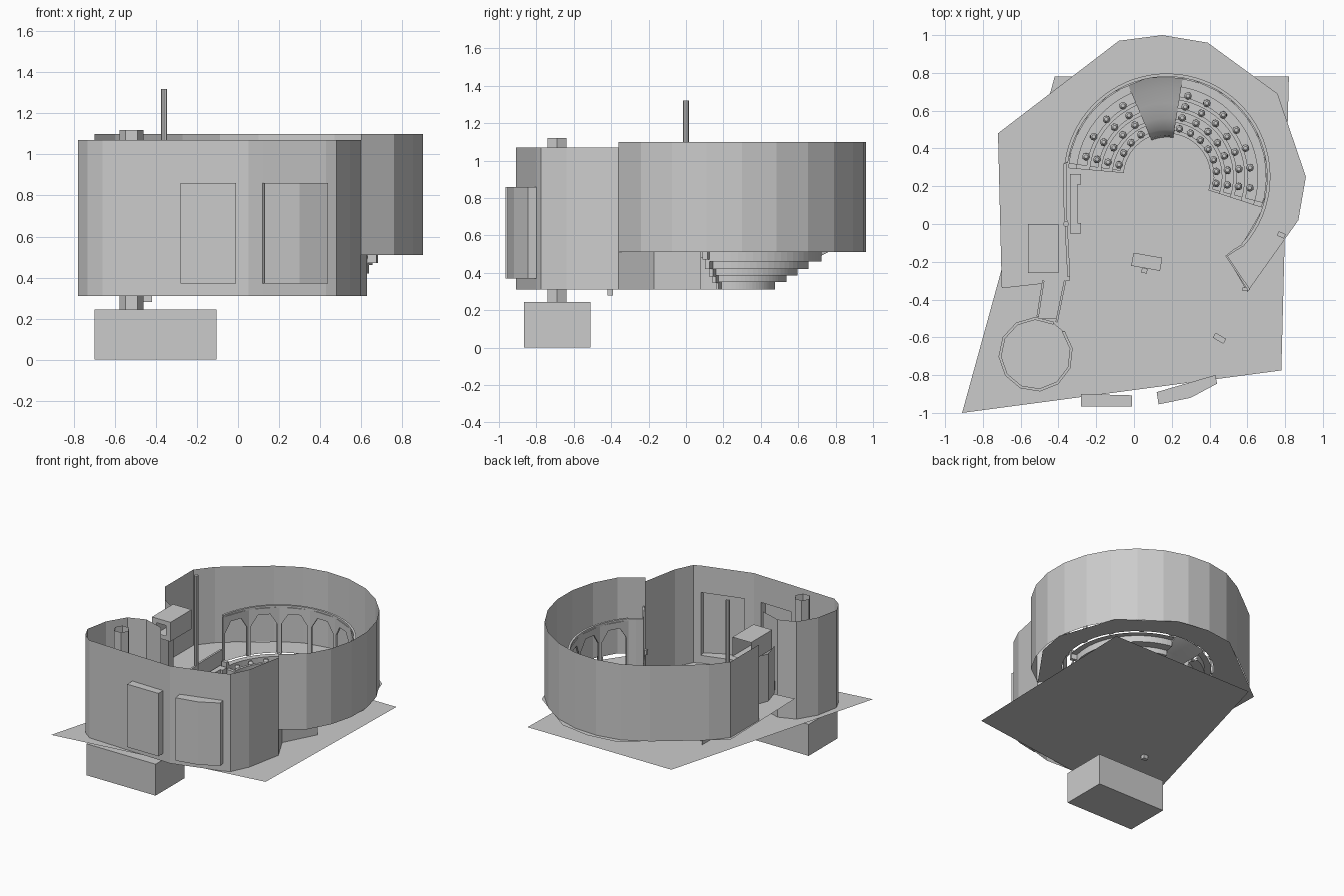
import bpy, bmesh, math
from mathutils import Vector

if "Cube" in bpy.data.objects:
    bpy.data.objects.remove(bpy.data.objects["Cube"])

C = (0.175, 0.25)          # centre of the seating bowl
FLOOR, RING = 0.31, 0.51   # lower floor and upper gallery levels


def mesh(name, verts, faces, thick=0, smooth=False):
    me = bpy.data.meshes.new(name)
    me.from_pydata([tuple(v) for v in verts], [], faces)
    bm = bmesh.new()
    bm.from_mesh(me)
    bmesh.ops.recalc_face_normals(bm, faces=bm.faces)
    bm.to_mesh(me)
    bm.free()
    ob = bpy.data.objects.new(name, me)
    bpy.context.collection.objects.link(ob)
    if smooth:
        for p in me.polygons:
            p.use_smooth = True
    if thick:
        m = ob.modifiers.new("thickness", 'SOLIDIFY')
        m.thickness, m.offset = thick, 0
    return ob


def pol(r, deg, c=C):
    a = math.radians(deg)
    return (c[0] + r * math.cos(a), c[1] + r * math.sin(a))


def arc(r, a0, a1, n, c=C):
    return [pol(r, a0 + (a1 - a0) * i / n, c) for i in range(n + 1)]


def wall(name, pts, z0, z1, thick=0):
    n = len(pts)
    v = [(x, y, z) for z in (z0, z1) for x, y in pts]
    return mesh(name, v, [(i, i + 1, n + i + 1, n + i) for i in range(n - 1)], thick)


def slab(name, pts, z):
    return mesh(name, [(x, y, z) for x, y in pts], [tuple(range(len(pts)))])


def box(name, x0, x1, y0, y1, z0, z1, rot=0):
    cx, cy = (x0 + x1) / 2, (y0 + y1) / 2
    c, s = math.cos(math.radians(rot)), math.sin(math.radians(rot))
    v = [(cx + (x - cx) * c - (y - cy) * s, cy + (x - cx) * s + (y - cy) * c, z)
         for z in (z0, z1) for x, y in ((x0, y0), (x1, y0), (x1, y1), (x0, y1))]
    return mesh(name, v, [(0, 3, 2, 1), (4, 5, 6, 7)] +
                [(i, (i + 1) % 4, 4 + (i + 1) % 4, 4 + i) for i in range(4)])


def sweep(name, prof, a0, a1, n, closed=False, smooth=False):
    # turn an (r, z) profile about the bowl centre
    k = len(prof)
    v = [(*pol(r, a0 + (a1 - a0) * i / n), z) for i in range(n + 1) for r, z in prof]
    f = [(i * k + j, i * k + (j + 1) % k, (i + 1) * k + (j + 1) % k, (i + 1) * k + j)
         for i in range(n) for j in range(k if closed else k - 1)]
    if closed:
        f += [tuple(range(k)), tuple(range(n * k, n * k + k))]
    return mesh(name, v, f, smooth=smooth)


# Ground plate and block below
slab("ground_plate", [(-0.91, -1), (0.78, -0.775), (0.82, 0.78), (-0.42, 0.78)], FLOOR)
box("base_block", -0.70, -0.105, -0.865, -0.51, 0, 0.245)
box("small_foot", -0.46, -0.42, -0.42, -0.39, 0.28, FLOOR)

# Upper gallery floor: outer outline minus the bowl
outer = [(0.6, -0.36), (0.87, 0.02), (0.91, 0.25), (0.76, 0.69), (0.39, 0.96),
         (0.15, 1.0), (-0.08, 0.97), (-0.72, 0.48), (-0.70, -0.34)]
inner = [(-0.34, -0.30), (-0.365, 0.1)] + arc(0.545, 172, -42, 30) + [(0.49, -0.17)]
slab("gallery_floor", outer + inner, RING)

# Round outer wall, ending at the side entrance
round_pts = arc(0.76, -36, 108, 10, (0.147, 0.205))
wall("round_wall", [(0.6, -0.36)] + round_pts +
     [(-0.27, 0.83), (-0.44, 0.70), (-0.60, 0.575), (-0.70, 0.45), (-0.70, 0.10)],
     RING, 1.1)
wall("lower_side_wall", [(0.6, -0.36), (0.5, -0.17), (0.63, 0.08)], FLOOR, RING)
wall("inner_corner_wall", [(0.61, -0.35), (0.49, -0.17), (0.53, -0.14), (0.58, -0.11)],
     RING, 0.88, 0.012)

# Front wall with two recessed bays; its left side wraps the round room
H = 1.07
wall("front_wall_left", [(-0.37, -0.42), (-0.44, -0.40), (-0.53, -0.37), (-0.66, -0.42),
                         (-0.745, -0.56), (-0.78, -0.74), (-0.735, -0.83), (-0.66, -0.885),
                         (-0.28, -0.90)], FLOOR, H)
wall("front_wall_middle", [(-0.01, -0.907), (0.05, -0.91), (0.12, -0.89)], FLOOR, H)
wall("front_wall_right", [(0.43, -0.80), (0.48, -0.775), (0.545, -0.64), (0.60, -0.36)],
     FLOOR, H)
bays = [[(-0.28, -0.90), (-0.28, -0.965), (-0.01, -0.965), (-0.01, -0.907)],
        [(0.12, -0.89), (0.13, -0.955), (0.30, -0.92), (0.44, -0.845), (0.43, -0.80)]]
for b in bays:
    wall("bay_sides", b, 0.37, 0.86)
    slab("bay_bottom", b, 0.37)
    slab("bay_top", b, 0.86)
    wall("wall_under_bay", [b[0], b[-1]], FLOOR, 0.37)
    wall("wall_over_bay", [b[0], b[-1]], 0.86, H)

# Stepped seating with desks, end walls and seats
R = [0.25, 0.31, 0.37, 0.43, 0.50, 0.545]
Z = [0.35, 0.385, 0.42, 0.46, 0.51]
steps = [(R[0], FLOOR)]
for i, z in enumerate(Z):
    steps += [(R[i], z), (R[i + 1], z)]
for a0, a1, n, seats in ((-16, 81, 20, 7), (113, 172, 12, 4)):
    sweep("seating_tiers", [(max(r - 0.02, 0.22), z) for r, z in steps], a0, a1, n)
    for i in range(4):
        z = Z[i]
        sweep("desk", [(R[i] - 0.02, z), (R[i] - 0.02, z + 0.035), (R[i], z + 0.035),
                       (R[i], z)], a0, a1, n, True)
        for k in range(seats):
            x, y = pol(R[i] + 0.012, a0 + (a1 - a0) * (k + 0.6) / seats)
            bpy.ops.mesh.primitive_uv_sphere_add(segments=10, ring_count=6, radius=0.02,
                                                 location=(x, y, z + 0.03))
            s = bpy.context.object
            s.name = "seat"
            s.scale.z = 1.3
            bpy.ops.object.shade_smooth_by_angle()
for a0 in (-18, 172):
    for i in range(5):
        sweep("end_wall", [(R[i] - 0.02, Z[i] - 0.04), (R[i] - 0.02, Z[i] + 0.03),
                           (R[i + 1] - 0.02, Z[i] + 0.03), (R[i + 1] - 0.02, Z[i] - 0.04)],
              a0, a0 + 3, 1, True)

# Curved ramp between the two seating blocks
sweep("curved_ramp", [(0.21, FLOOR), (0.22, 0.36), (0.25, 0.40), (0.31, 0.435),
                      (0.39, 0.465), (0.47, 0.49), (0.53, 0.52)], 81, 113, 10, smooth=True)

# Arcade round the bowl: arched panels under a rim
bay = [(0, 0.51), (0, 0.87), (1, 0.87), (1, 0.51), (0.92, 0.51), (0.92, 0.74),
       (0.7, 0.82), (0.3, 0.82), (0.08, 0.74), (0.08, 0.51)]
N = 9
for i in range(N):
    a = Vector(pol(0.54, -42 + 214 * i / N))
    b = Vector(pol(0.54, -42 + 214 * (i + 1) / N))
    mesh("arcade_panel", [(*a.lerp(b, t), z) for t, z in bay],
         [tuple(range(len(bay)))], 0.012)
sweep("arcade_rim", [(0.53, 0.865), (0.53, 0.885), (0.547, 0.885), (0.547, 0.865)],
      -42, 172, 44, True)
wall("gallery_side_wall", [(-0.365, 0.32), (-0.365, 0.1), (-0.345, -0.28)],
     RING, 0.62, 0.015)
wall("side_lower_wall", [(-0.36, 0.32), (-0.36, 0.1), (-0.34, -0.29)], FLOOR, RING)

# Walkway to the small round room
T = (-0.52, -0.69)
slab("walkway", [(-0.48, -0.3), (-0.51, -0.5), (-0.41, -0.5), (-0.36, -0.3)], RING)
wall("walkway_rail", [(-0.48, -0.3), (-0.51, -0.49)], RING, 0.58, 0.012)
wall("walkway_rail", [(-0.365, -0.3), (-0.41, -0.52)], RING, 0.58, 0.012)
room = arc(0.19, 60, 400, 11, T)
slab("round_room_floor", room, RING)
wall("round_room_wall", room, FLOOR, 0.58, 0.015)
wall("hex_shaft", arc(0.058, 0, 360, 6, T), 0.245, 1.12)

# Side entrance: open tunnel with a square end, and an outer screen with a doorway
tunnel = [(-0.56, 0.89), (-0.40, 0.89), (-0.40, 1.04), (-0.56, 1.04)]
hole = [(-0.52, 0.925), (-0.44, 0.925), (-0.44, 1.005), (-0.52, 1.005)]
quads = [(i, (i + 1) % 4, 4 + (i + 1) % 4, 4 + i) for i in range(4)]
mesh("entrance_tunnel", [(x, y, z) for y in (-0.26, 0.0) for x, z in tunnel], quads)
mesh("tunnel_front_frame", [(x, -0.26, z) for p in (tunnel, hole) for x, z in p], quads)
door = [(0, 0.51), (0, 1.0), (1, 1.0), (1, 0.51), (0.75, 0.51), (0.75, 0.66),
        (0.5, 0.72), (0.25, 0.66), (0.25, 0.51)]
a, b = Vector((-0.70, 0.10)), Vector((-0.57, 0.02))
mesh("entrance_door_wall", [(*a.lerp(b, t), z) for t, z in door], [tuple(range(len(door)))])
wall("entrance_screen", [(-0.57, 0.02), (-0.53, -0.10), (-0.57, -0.20), (-0.53, -0.33)],
     RING, 0.88)

# Flag pole and door frame by the side wall
bpy.ops.mesh.primitive_cylinder_add(vertices=8, radius=0.015, depth=1.01,
                                    location=(-0.36, 0, 0.815))
bpy.context.object.name = "pole"
for y in (-0.05, 0.21):
    box("frame_post", -0.34, -0.28, y, y + 0.055, FLOOR, 0.52)
box("frame_bar", -0.34, -0.30, -0.05, 0.265, 0.48, 0.52)

# Lectern desk, stool and small marker blocks
box("lectern", -0.01, 0.145, -0.235, -0.165, FLOOR, 0.40, -10)
box("lectern_stool", 0.04, 0.07, -0.26, -0.235, FLOOR, 0.36, -10)
box("marker_block", 0.42, 0.485, -0.62, -0.59, FLOOR, 0.35, -30)
box("marker_block", 0.76, 0.80, -0.07, -0.045, RING, 0.55, -25)
box("marker_block", 0.575, 0.60, -0.355, -0.335, RING, 0.545)
